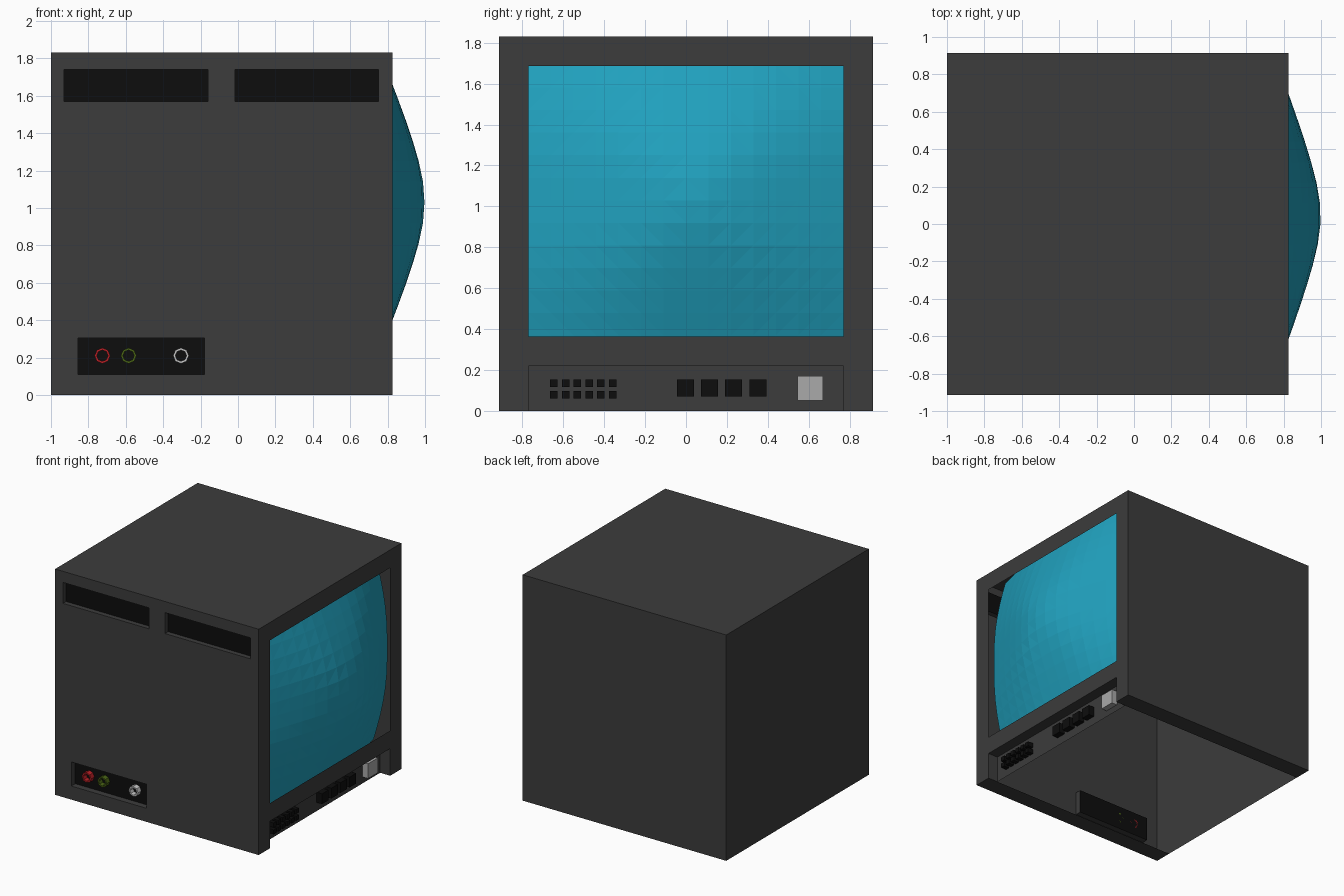
import bpy, bmesh, math

if "Cube" in bpy.data.objects:
    bpy.data.objects.remove(bpy.data.objects["Cube"])

X0, X1, W, H = -1.0, 0.825, 0.913, 1.83     # cabinet limits
PX = 0.735                                  # recessed control panel plane


def material(name, r, g, b):
    m = bpy.data.materials.new(name)
    m.diffuse_color = (r, g, b, 1)
    m.use_nodes = True
    m.node_tree.nodes["Principled BSDF"].inputs["Base Color"].default_value = m.diffuse_color
    return m


dark = material("charcoal", 0.045, 0.045, 0.045)
black = material("black", 0.004, 0.004, 0.004)
teal = material("teal_glass", 0.015, 0.36, 0.52)
pale = material("pale_grey", 0.4, 0.4, 0.4)
red = material("red", 0.5, 0.015, 0.02)
green = material("green", 0.07, 0.13, 0.008)
white = material("white", 0.75, 0.75, 0.75)


def finish(bm, name, mat, recalc=True):
    bmesh.ops.remove_doubles(bm, verts=bm.verts, dist=1e-5)
    if recalc:
        bmesh.ops.recalc_face_normals(bm, faces=bm.faces)
    me = bpy.data.meshes.new(name)
    bm.to_mesh(me)
    bm.free()
    me.materials.append(mat)
    ob = bpy.data.objects.new(name, me)
    bpy.context.collection.objects.link(ob)
    return ob


def quad(bm, *pts):
    bm.faces.new([bm.verts.new(p) for p in pts])


def wall(bm, rect, holes, place):
    """Flat wall (u0, u1, v0, v1) with rectangular holes."""
    us = sorted({u for r in [rect] + holes for u in r[:2]})
    vs = sorted({v for r in [rect] + holes for v in r[2:]})
    for a, b in zip(us, us[1:]):
        for c, d in zip(vs, vs[1:]):
            u, v = (a + b) / 2, (c + d) / 2
            if not any(h[0] < u < h[1] and h[2] < v < h[3] for h in holes):
                quad(bm, place(a, c), place(b, c), place(b, d), place(a, d))


def box(name, lo, hi, mat):
    bm = bmesh.new()
    bmesh.ops.create_cube(bm, size=1)
    for v in bm.verts:
        v.co = [(l + h) / 2 + c * (h - l) for c, l, h in zip(v.co, lo, hi)]
    return finish(bm, name, mat)


# Cabinet shell: open underneath, with rails along both bottom sides
vents = [(-0.93, -0.16, 1.57, 1.74), (-0.015, 0.75, 1.57, 1.74)]
sockets = (-0.855, -0.18, 0.11, 0.305)
S = 0.77
bm = bmesh.new()
wall(bm, (X0, X1, 0, H), vents + [sockets], lambda u, v: (u, -W, v))
wall(bm, (-W, W, 0, H), [(-S, S, 0.365, 1.685), (-S, S, 0, 0.22)], lambda u, v: (X1, u, v))
wall(bm, (X0, X1, 0, H), [], lambda u, v: (u, W, v))
wall(bm, (-W, W, 0, H), [], lambda u, v: (X0, u, v))
wall(bm, (X0, X1, -W, W), [], lambda u, v: (u, v, H))
for s in (-1, 1):
    quad(bm, (X0, s * S, 0), (X1, s * S, 0), (X1, s * W, 0), (X0, s * W, 0))
    quad(bm, (PX, s * S, 0), (X1, s * S, 0), (X1, s * S, 0.22), (PX, s * S, 0.22))
quad(bm, (PX, -S, 0.22), (PX, S, 0.22), (X1, S, 0.22), (X1, -S, 0.22))
quad(bm, (PX, -S, 0), (PX, S, 0), (PX, S, 0.22), (PX, -S, 0.22))
finish(bm, "cabinet", dark)


# Shallow pockets in the front wall, each with a black back plate
def pocket(name, rect, depth):
    a, b, c, d = rect
    y = -W + depth
    bm = bmesh.new()
    ring = [(a, c), (b, c), (b, d), (a, d)]
    for (u, v), (p, q) in zip(ring, ring[1:] + ring[:1]):
        quad(bm, (u, y, v), (p, y, q), (p, -W, q), (u, -W, v))
    bmesh.ops.reverse_faces(bm, faces=bm.faces)
    finish(bm, name + "_rim", dark, False)
    bm = bmesh.new()
    quad(bm, *[(u, y, v) for u, v in ring])
    finish(bm, name + "_plate", black, False)


for i, r in enumerate(vents):
    pocket(f"vent_{i + 1}", r, 0.04)
pocket("socket_panel", sockets, 0.05)

# Octagonal socket rings
for name, x, mat in (("red", -0.725, red), ("green", -0.585, green), ("white", -0.305, white)):
    bm = bmesh.new()
    section = [(0.042, -0.863), (0.042, -0.905), (0.030, -0.905), (0.030, -0.863)]
    for k in range(8):
        t = [math.tau * (k + j) / 8 for j in (0, 1)]
        for (r, y), (r2, y2) in zip(section, section[1:] + section[:1]):
            quad(bm, *[(x + q * math.cos(a), w, 0.21 + q * math.sin(a))
                       for q, w, a in ((r, y, t[0]), (r2, y2, t[0]), (r2, y2, t[1]), (r, y, t[1]))])
    finish(bm, name + "_socket", mat)


# Faceted bulging screen, flattening towards its edges
def bulge(y, z):
    dy = 0.38 * (math.hypot(y - 0.04, 0.25) - 0.25)
    dz = 0.42 * (math.hypot(z - 1.03, 0.28) - 0.28)
    return 0.998 - (dy ** 1.7 + dz ** 1.7) ** (1 / 1.7)


bm = bmesh.new()
bmesh.ops.create_grid(bm, x_segments=14, y_segments=14, size=S)
for v in bm.verts:
    y, z = v.co.x, v.co.y + 1.03
    v.co = (bulge(y, z), y, z)
bmesh.ops.triangulate(bm, faces=bm.faces)
finish(bm, "screen", teal, False)


# Controls on the recessed panel
def button(name, y, z, w, h, mat):
    box(name, (PX, y - w / 2, z - h / 2), (PX + 0.05, y + w / 2, z + h / 2), mat)


for i in range(6):
    for j in range(2):
        button(f"small_key_{i + 1}_{j + 1}", -0.646 + i * 0.0574, 0.08 + j * 0.055, 0.037, 0.037, black)
for i in range(4):
    button(f"button_{i + 1}", -0.003 + i * 0.118, 0.112, 0.083, 0.083, black)
button("power_button", 0.607, 0.112, 0.125, 0.12, pale)
